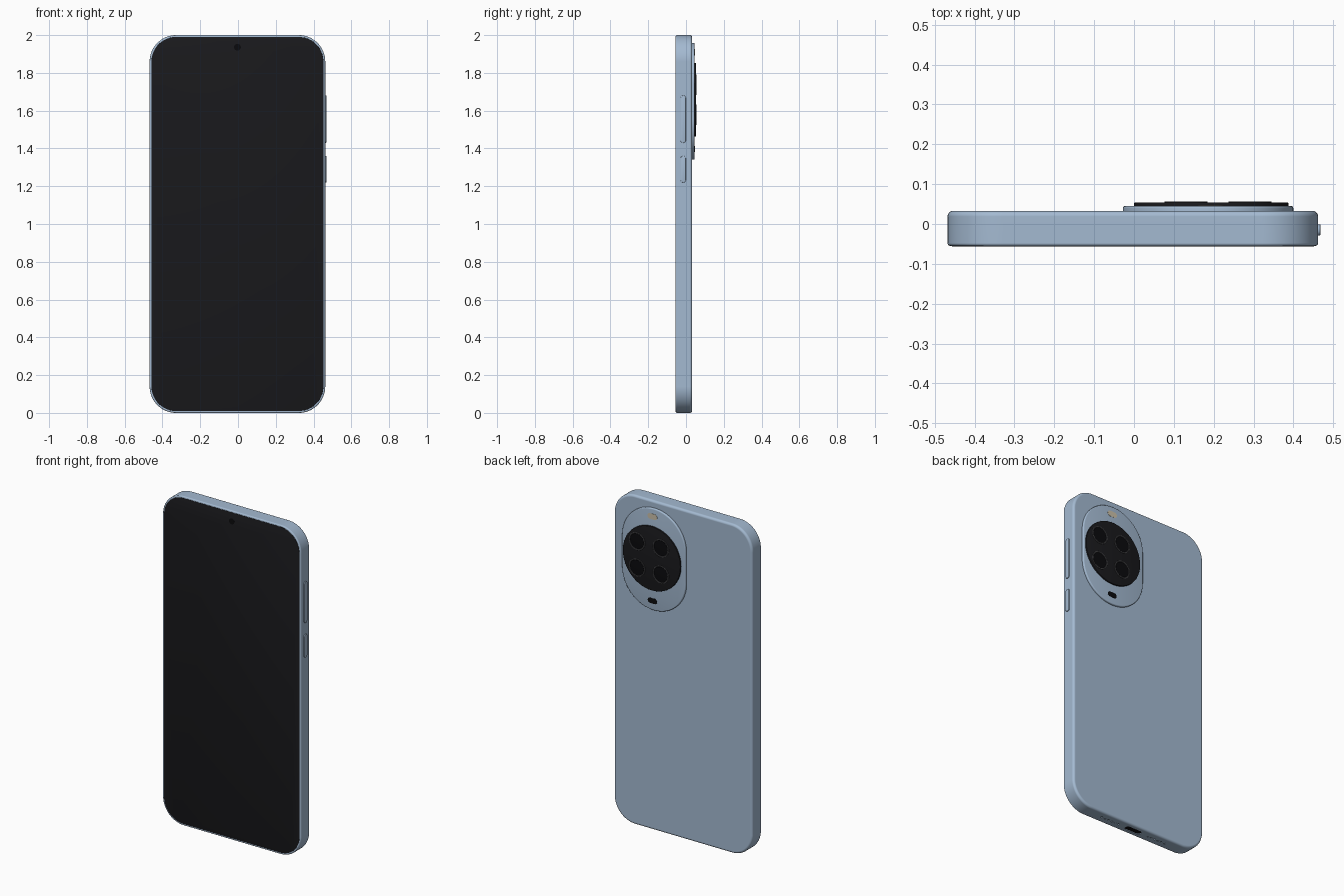
import bpy, bmesh
from math import sin, cos, pi, radians

if "Cube" in bpy.data.objects:
    bpy.data.objects.remove(bpy.data.objects["Cube"])


def material(name, r, g, b):
    m = bpy.data.materials.new(name)
    m.diffuse_color = (r, g, b, 1)
    m.use_nodes = True
    m.node_tree.nodes["Principled BSDF"].inputs["Base Color"].default_value = m.diffuse_color
    return m


BLUE = material("blue_shell", 0.37, 0.49, 0.64)
BLACK = material("black_glass", 0.01, 0.01, 0.012)
DARK = material("dark_hole", 0.003, 0.003, 0.004)
RING = material("lens_metal", 0.06, 0.06, 0.065)
FLASH = material("flash_cream", 0.6, 0.53, 0.4)

AXES = {"x": lambda u, v, d: (d, u, v),
        "y": lambda u, v, d: (u, d, v),
        "z": lambda u, v, d: (u, v, d)}


def outline(w, h, r, inset, seg):
    """Rounded rectangle, shrunk by inset."""
    pts = []
    for q, (sx, sy) in enumerate([(1, 1), (-1, 1), (-1, -1), (1, -1)]):
        for i in range(seg + 1):
            a = (q + i / seg) * pi / 2
            pts.append((sx * (w / 2 - r) + (r - inset) * cos(a),
                        sy * (h / 2 - r) + (r - inset) * sin(a)))
    return pts


def slab(name, axis, centre, size, r, layers, mat, seg=12):
    """Loft a rounded rectangle through (depth, inset) layers and cap both ends."""
    bm = bmesh.new()
    rings = []
    for d, inset in layers:
        rings.append([bm.verts.new(AXES[axis](centre[0] + u, centre[1] + v, d))
                      for u, v in outline(*size, r, inset, seg)])
    n = len(rings[0])
    for a, b in zip(rings, rings[1:]):
        for i in range(n):
            j = (i + 1) % n
            bm.faces.new((a[i], a[j], b[j], b[i]))
    bm.faces.new(rings[0])
    bm.faces.new(rings[-1])
    bmesh.ops.remove_doubles(bm, verts=bm.verts, dist=1e-5)
    bmesh.ops.recalc_face_normals(bm, faces=bm.faces)
    me = bpy.data.meshes.new(name)
    bm.to_mesh(me)
    bm.free()
    ob = bpy.data.objects.new(name, me)
    bpy.context.collection.objects.link(ob)
    me.materials.append(mat)
    smooth(ob)
    return ob


def smooth(ob):
    bpy.ops.object.select_all(action="DESELECT")
    ob.select_set(True)
    bpy.context.view_layer.objects.active = ob
    bpy.ops.object.shade_smooth_by_angle(angle=radians(32))


def rounded(d0, d1, b0, b1, n=5):
    """Layers for a slab from d0 to d1 with round edges of radius b0 and b1."""
    def arc(b):
        return [(b * (1 - sin(i / n * pi / 2)), b * (1 - cos(i / n * pi / 2)))
                for i in range(n + 1)]
    s = 1 if d1 > d0 else -1
    start = [(d0 + s * d, i) for d, i in reversed(arc(b0))] if b0 else [(d0, 0)]
    end = [(d1 - s * d, i) for d, i in arc(b1)] if b1 else [(d1, 0)]
    return start + end


# body shell
CX = -0.003
body = slab("body", "y", (CX, 1.0), (0.93, 2.0), 0.14,
            rounded(-0.055, 0.033, 0.007, 0.014), BLUE, 20)

# charging port and speaker holes cut into the bottom edge
MID_Y = -0.011
holes = [("charging_port", 0.0, 0.11, 0.036)]
for side in (-1, 1):
    for i in range(6):
        holes.append(("speaker_hole", side * (0.105 + i * 0.024), 0.012, 0.012))
for name, x, w, h in holes:
    seg = 8 if w > h else 4
    depth = 0.05 if w > h else 0.012
    cutter = slab("cutter", "z", (CX + x, MID_Y), (w, h), h / 2,
                  [(-0.02, 0), (depth, 0)], DARK, seg)
    cutter.hide_render = True
    mod = body.modifiers.new("cut", "BOOLEAN")
    mod.operation = "DIFFERENCE"
    mod.solver = "EXACT"
    mod.object = cutter
    bpy.context.view_layer.objects.active = body
    bpy.ops.object.modifier_apply(modifier=mod.name)
    bpy.data.objects.remove(cutter)
    # dark lining just inside each opening
    slab(name + "_lining", "z", (CX + x, MID_Y), (w, h), h / 2,
         [(0.004, 0), (depth, 0)], DARK, seg)
smooth(body)
body.modifiers.new("weighted", "WEIGHTED_NORMAL").keep_sharp = True

# screen and front camera
slab("screen", "y", (CX, 1.0), (0.91, 1.98), 0.13,
     rounded(-0.05, -0.056, 0, 0.001, 2), BLACK, 20)
slab("front_camera", "y", (CX, 1.936), (0.036, 0.036), 0.018,
     [(-0.055, 0), (-0.0564, 0)], DARK, 8)

# side buttons
for name, z0, z1 in [("volume_button", 1.43, 1.68), ("power_button", 1.22, 1.36)]:
    slab(name, "x", (-0.015, (z0 + z1) / 2), (0.028, z1 - z0), 0.013,
         rounded(0.45, 0.468, 0, 0.002, 3), BLUE, 6)

# camera island plate and black camera disc
slab("camera_plate", "y", (0.186, 1.65), (0.428, 0.618), 0.2139,
     rounded(0.025, 0.0455, 0, 0.006, 4), BLUE, 24)
DISC = (0.194, 1.658)
slab("camera_disc", "y", DISC, (0.388, 0.388), 0.194,
     rounded(0.04, 0.054, 0, 0.003, 3), BLACK, 20)

# four lenses
for sx in (-1, 1):
    for sz in (-1, 1):
        c = (0.211 + sx * 0.08, 1.658 + sz * 0.08)
        slab("lens_ring", "y", c, (0.108, 0.108), 0.054,
             [(0.05, 0), (0.0558, 0), (0.0565, 0.001), (0.0565, 0.006),
              (0.0545, 0.008)], RING, 10)
        slab("lens_glass", "y", c, (0.092, 0.092), 0.046,
             [(0.052, 0), (0.0552, 0), (0.0557, 0.02)], DARK, 10)

# flash and sensor
slab("flash", "y", (0.194, 1.91), (0.066, 0.034), 0.017,
     [(0.04, 0), (0.0465, 0)], FLASH, 8)
slab("sensor_window", "y", (0.194, 1.398), (0.062, 0.032), 0.016,
     [(0.04, 0), (0.0465, 0)], DARK, 8)
